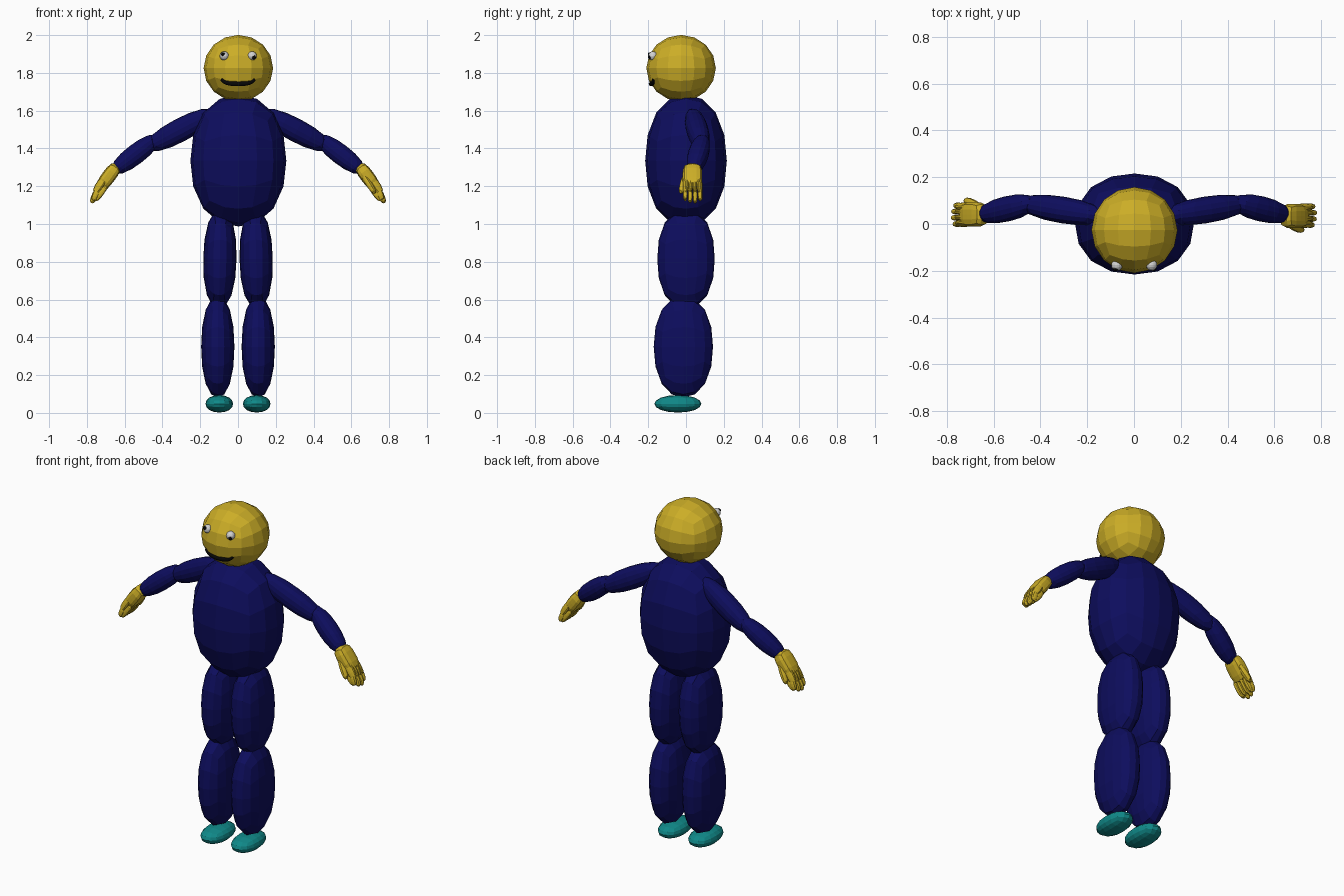
import bpy, bmesh, math
from mathutils import Matrix, Vector

if "Cube" in bpy.data.objects:
    bpy.data.objects.remove(bpy.data.objects["Cube"])


def material(name, rgb):
    m = bpy.data.materials.new(name)
    m.diffuse_color = (*rgb, 1)
    m.use_nodes = True
    m.node_tree.nodes["Principled BSDF"].inputs["Base Color"].default_value = m.diffuse_color
    return m


NAVY = material("navy cloth", (0.004, 0.004, 0.11))
YELLOW = material("yellow skin", (0.6, 0.42, 0.02))
TEAL = material("teal shoe", (0.005, 0.25, 0.25))
WHITE = material("eye white", (0.65, 0.65, 0.65))
BLACK = material("black", (0.002, 0.002, 0.002))


def add_blob(bm, matrix, half, power=2.0, cuts=3):
    """Faceted rounded box: a subdivided cube pushed out to a superellipsoid."""
    part = bmesh.new()
    bmesh.ops.create_cube(part, size=2)
    bmesh.ops.subdivide_edges(part, edges=part.edges[:], cuts=cuts, use_grid_fill=True)
    for v in part.verts:
        d = Vector([math.tan(c * math.pi / 4) for c in v.co])
        d /= sum(abs(c) ** power for c in d) ** (1 / power)
        v.co = matrix @ Vector([c * h for c, h in zip(d, half)])
    mesh = bpy.data.meshes.new("part")
    part.to_mesh(mesh)
    part.free()
    bm.from_mesh(mesh)
    bpy.data.meshes.remove(mesh)


def finish(bm, name, mat):
    bmesh.ops.recalc_face_normals(bm, faces=bm.faces[:])
    mesh = bpy.data.meshes.new(name)
    bm.to_mesh(mesh)
    bm.free()
    mesh.materials.append(mat)
    obj = bpy.data.objects.new(name, mesh)
    bpy.context.collection.objects.link(obj)
    return obj


def blob(name, mat, centre, half, power=2.0, cuts=3, rot=None):
    bm = bmesh.new()
    m = Matrix.Translation(centre)
    if rot is not None:
        m = m @ rot
    add_blob(bm, m, half, power, cuts)
    return finish(bm, name, mat)


def along(a, b):
    """Midpoint, half length and rotation of a limb from a to b."""
    a, b = Vector(a), Vector(b)
    return (a + b) / 2, (b - a).length / 2, (b - a).to_track_quat('Z', 'Y').to_matrix().to_4x4()


# Head and torso
HEAD = Vector((0.002, -0.026, 1.825))
R = 0.181
blob("head", YELLOW, HEAD, (0.184, 0.184, 0.176))
blob("torso", NAVY, (0.002, 0, 1.335), (0.254, 0.216, 0.348), 2.2)

# Legs, shoes and arms on both sides
for s, side in ((-1, "left"), (1, "right")):
    blob(side + "_thigh", NAVY, (s * 0.096, 0, 0.815), (0.088, 0.152, 0.26), 2.3,
         rot=Matrix.Rotation(s * -0.02, 4, 'Y'))
    blob(side + "_shin", NAVY, (s * 0.107, -0.014, 0.35), (0.088, 0.157, 0.268), 2.2)
    blob(side + "_shoe", TEAL, (s * 0.099, -0.043, 0.048), (0.073, 0.124, 0.046), 2.1)
    c, h, rot = along((s * 0.12, 0.03, 1.595), (s * 0.49, 0.09, 1.40))
    blob(side + "_upper_arm", NAVY, c, (0.057, 0.062, h), 2.2, rot=rot)
    c, h, rot = along((s * 0.42, 0.094, 1.463), (s * 0.665, 0.036, 1.275))
    blob(side + "_forearm", NAVY, c, (0.054, 0.054, h), 2.2, rot=rot)

# Hand frame: local x toward the palm side, y across, z along the fingers
frame = Matrix(((-0.8, 0, 0.6, 0.65), (0, 1, 0, 0.034), (-0.6, 0, -0.8, 1.298), (0, 0, 0, 1)))
turn = Matrix.Translation((0, 0.075, 0)) @ Matrix.Rotation(math.pi, 4, 'Z')
for name, place in (("right_hand", frame), ("left_hand", turn @ frame)):
    bm = bmesh.new()
    # palm
    add_blob(bm, place @ Matrix.Translation((0, 0, 0.058)), (0.037, 0.052, 0.075), 3.5)
    # two bones per finger, slightly curled
    for y, tip in ((-0.037, 0.205), (-0.012, 0.222), (0.014, 0.226), (0.04, 0.21)):
        bones = (((-0.014, y * 0.9, 0.07), (-0.006, y, 0.175), 0.022),
                 ((-0.006, y, 0.145), (0.012, y * 1.05, tip), 0.017))
        for a, b, thick in bones:
            c, h, rot = along(a, b)
            add_blob(bm, place @ Matrix.Translation(c) @ rot, (0.0125, thick, h), 2.6, 2)
            # pad under the finger
        add_blob(bm, place @ Matrix.Translation((0.02, y, 0.155)), (0.016, 0.012, 0.05), 2.5, 2)
    # thumb
    c, h, rot = along((0.012, -0.035, 0.035), (0.022, -0.062, 0.155))
    add_blob(bm, place @ Matrix.Translation(c) @ rot, (0.016, 0.018, h), 2.4, 2)
    finish(bm, name, YELLOW)


def face_y(x, z):
    return HEAD.y - math.sqrt(R * R - x * x - (z - HEAD.z) ** 2)


# Eyes with pupils looking different ways
for side, x, dx, dz in (("left", -0.073, -0.007, 0.010), ("right", 0.075, 0.010, -0.009)):
    eye = Vector((x, face_y(x, 1.89) + 0.002, 1.89))
    blob(side + "_eye", WHITE, eye, (0.024, 0.024, 0.024))
    out = Vector((dx, -0.020, dz)).normalized() * 0.021
    blob(side + "_pupil", BLACK, eye + out, (0.011, 0.008, 0.011), cuts=2)

# Smiling mouth swept over the face
curve = bpy.data.curves.new("mouth", 'CURVE')
curve.dimensions = '3D'
curve.bevel_depth = 0.013
curve.bevel_resolution = 1
curve.use_fill_caps = True
spline = curve.splines.new('POLY')
N = 13
spline.points.add(N - 1)
for i, p in enumerate(spline.points):
    t = 2 * i / (N - 1) - 1
    x, z = 0.088 * t, 1.742 + 0.024 * t ** 4
    p.co = (x, face_y(x, z) + 0.002, z, 1)
    p.radius = 1.0 - 0.35 * t ** 4
curve.materials.append(BLACK)
bpy.context.collection.objects.link(bpy.data.objects.new("mouth", curve))
